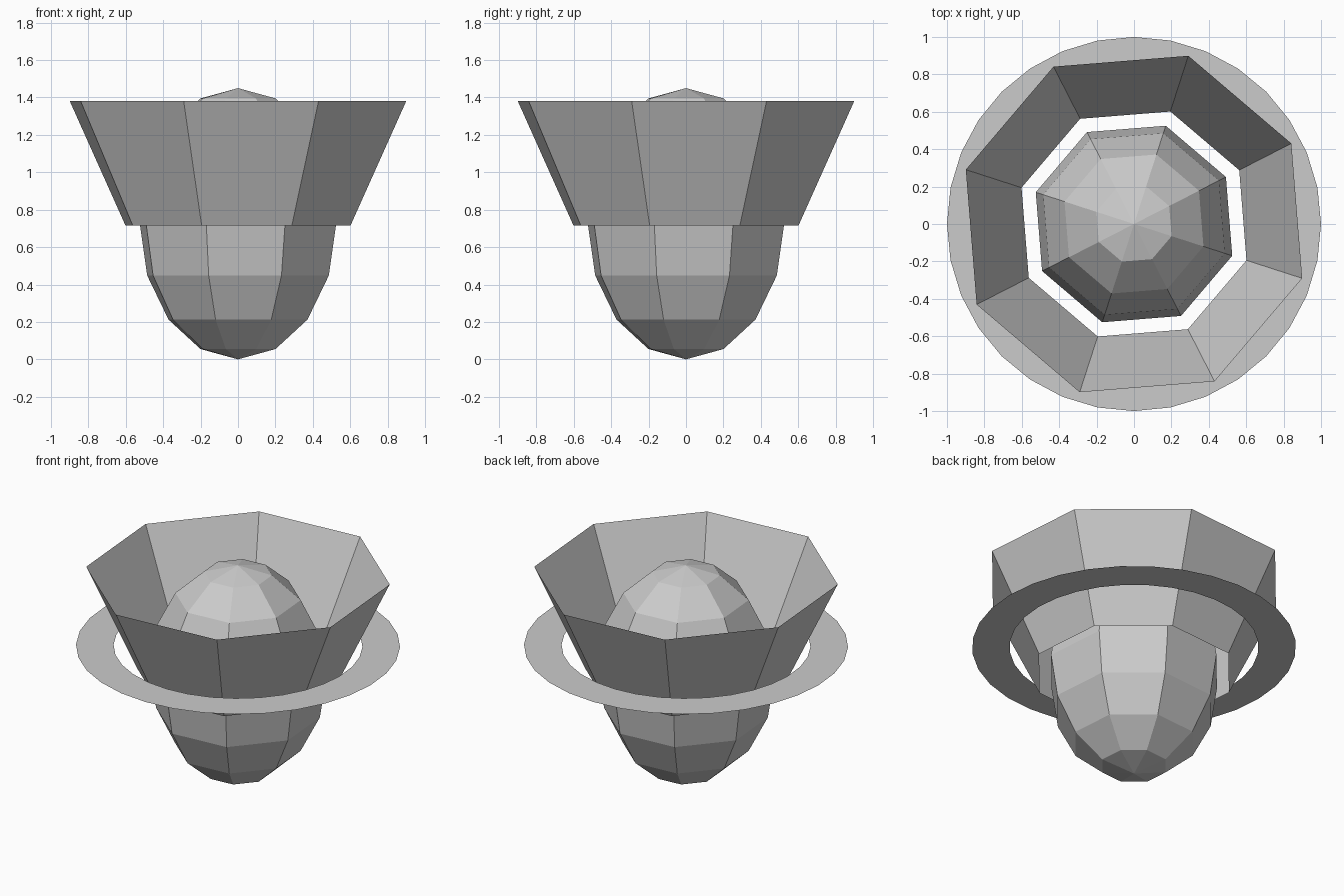
import bpy
import bmesh
from math import sin, cos, pi, radians

cube = bpy.data.objects.get("Cube")
if cube:
    bpy.data.objects.remove(cube, do_unlink=True)

TURN = radians(27.1)  # shared rotation of the eight-sided parts

grey = bpy.data.materials.new("plain_grey")
grey.use_nodes = True
colour = (0.6, 0.6, 0.6, 1)
grey.diffuse_color = colour
grey.node_tree.nodes["Principled BSDF"].inputs["Base Color"].default_value = colour


def lathe(name, profile, sides, turn=0.0):
    """Sweep (radius, height) points round z; zero radius makes a pole."""
    bm = bmesh.new()
    rings = []
    for r, z in profile:
        if r < 1e-5:
            rings.append([bm.verts.new((0, 0, z))] * sides)
        else:
            angles = [turn + 2 * pi * i / sides for i in range(sides)]
            rings.append([bm.verts.new((r * cos(a), r * sin(a), z)) for a in angles])
    for low, high in zip(rings, rings[1:]):
        for i in range(sides):
            j = (i + 1) % sides
            corners = dict.fromkeys((low[i], low[j], high[j], high[i]))
            bm.faces.new(list(corners))
    mesh = bpy.data.meshes.new(name)
    bm.to_mesh(mesh)
    bm.free()
    mesh.materials.append(grey)
    obj = bpy.data.objects.new(name, mesh)
    bpy.context.collection.objects.link(obj)
    return obj


# Faceted egg-shaped core
half = 0.725
core = [(0.552 * sin(pi * k / 8), half - half * cos(pi * k / 8)) for k in range(9)]
lathe("core", core, 8, TURN)

# Open flared collar, a single sheet
lathe("flared_collar", [(0.632, 0.715), (0.945, 1.38)], 8, TURN)

# Flat ring around the collar, normal up
lathe("flat_ring", [(1.0, 0.902), (0.768, 0.902)], 32)
